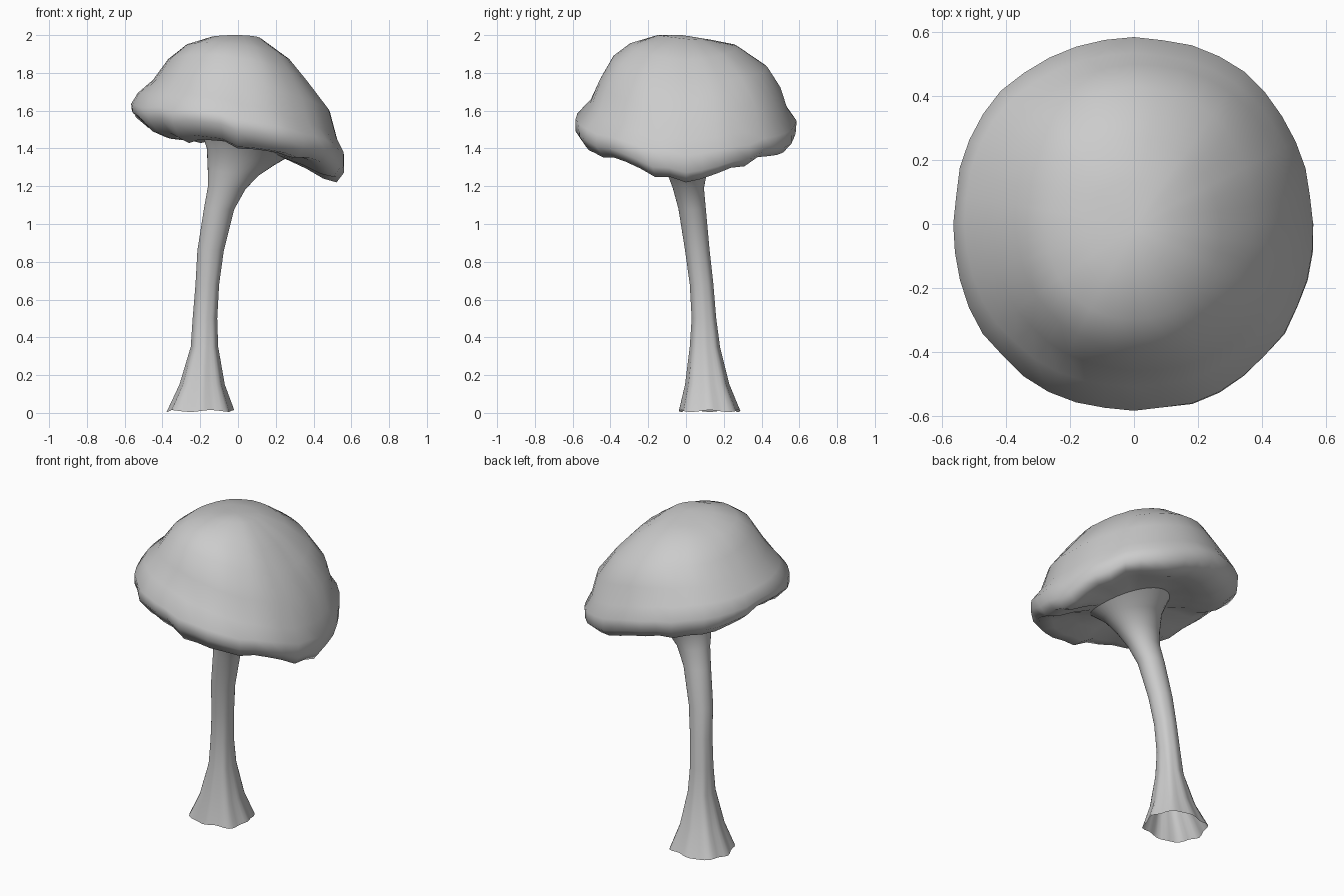
import bpy, bmesh, math, random

if "Cube" in bpy.data.objects:
    bpy.data.objects.remove(bpy.data.objects["Cube"])

random.seed(4)
SEG = 40


def loft(name, rings, cap_start=None):
    """Skin a list of closed rings, optionally closing the first at a point."""
    bm = bmesh.new()
    loops = [[bm.verts.new(p) for p in ring] for ring in rings]
    for a, b in zip(loops, loops[1:]):
        for i in range(SEG):
            j = (i + 1) % SEG
            bm.faces.new((a[i], a[j], b[j], b[i]))
    if cap_start:
        tip = bm.verts.new(cap_start)
        for i in range(SEG):
            bm.faces.new((loops[0][i], loops[0][(i + 1) % SEG], tip))
    bmesh.ops.recalc_face_normals(bm, faces=bm.faces)
    mesh = bpy.data.meshes.new(name)
    bm.to_mesh(mesh)
    bm.free()
    for p in mesh.polygons:
        p.use_smooth = True
    obj = bpy.data.objects.new(name, mesh)
    bpy.context.collection.objects.link(obj)
    return obj


# Cap: (radius, height) profiles in four directions, from crown to underside
right = [(.12, 1.98), (.27, 1.87), (.37, 1.75), (.485, 1.60), (.525, 1.45), (.56, 1.37),
         (.56, 1.28), (.52, 1.23), (.45, 1.25), (.36, 1.30), (.25, 1.345)]
back = [(.13, 1.975), (.27, 1.94), (.43, 1.83), (.50, 1.72), (.535, 1.61), (.585, 1.54),
        (.58, 1.47), (.53, 1.42), (.45, 1.41), (.34, 1.44), (.22, 1.45)]
left = [(.15, 1.985), (.27, 1.95), (.37, 1.87), (.45, 1.76), (.53, 1.69), (.565, 1.63),
        (.56, 1.59), (.49, 1.535), (.41, 1.50), (.31, 1.50), (.19, 1.48)]
front = [(.15, 2.0), (.30, 1.95), (.39, 1.88), (.46, 1.76), (.51, 1.64), (.585, 1.56),
         (.585, 1.50), (.53, 1.42), (.45, 1.41), (.34, 1.44), (.22, 1.45)]
wobble = [0, .002, .003, .004, .005, .008, .012, .014, .014, .010, 0]
# Height added on the diagonals: (towards +x, towards -x)
lift = [(0, 0)] * 4 + [(.01, 0), (.02, -.01), (.035, -.03), (.05, -.035),
                       (.045, -.035), (.025, -.02), (0, 0)]


def blend(r, b, l, f, t):
    """Smooth periodic interpolation through the four directions."""
    mean = (r + b + l + f) / 4
    return (mean + (r - l) / 2 * math.cos(t) + (b - f) / 2 * math.sin(t)
            + (r + l - b - f) / 4 * math.cos(2 * t))


noise = [random.uniform(-1, 1) for _ in range(SEG)]
noise[0] = noise[SEG // 2] = .2
cap_rings = []
for r, b, l, f, w, up in zip(right, back, left, front, wobble, lift):
    ring = []
    for i in range(SEG):
        t = math.tau * i / SEG
        diag = math.sin(2 * t) ** 2
        rad = blend(r[0], b[0], l[0], f[0], t) * (1 + .018 * diag) + w * .6 * noise[i]
        z = blend(r[1], b[1], l[1], f[1], t) + w * noise[(i * 7 + 3) % SEG]
        z += diag * up[0 if math.cos(t) > 0 else 1]
        ring.append((rad * math.cos(t), rad * math.sin(t), z))
    cap_rings.append(ring)
loft("cap", cap_rings, cap_start=(0, -.02, 2.0))

# Stem: x min, x max, y min, y max, height, tilt, lobe depth
stem_rows = [
    (-.378, -.02, -.038, .288, .01, 0, .09),
    (-.31, -.07, -.005, .23, .15, 0, .08),
    (-.25, -.105, .02, .18, .35, 0, .05),
    (-.24, -.11, .03, .16, .50, 0, .03),
    (-.225, -.10, .02, .145, .68, 0, .02),
    (-.215, -.075, -.005, .125, .86, 0, .01),
    (-.18, -.02, -.04, .105, 1.08, -.03, 0),
    (-.16, .04, -.07, .095, 1.19, -.05, 0),
    (-.16, .11, -.10, .11, 1.27, -.10, 0),
    (-.165, .19, -.14, .15, 1.355, -.25, 0),
]
stem_rings = []
for x0, x1, y0, y1, z, tilt, lobe in stem_rows:
    ring = []
    for i in range(SEG):
        t = math.tau * i / SEG
        k = 1 + lobe * ((math.cos(8 * t) - 1) / 2 + math.sin(2 * t) ** 2)
        dx = (x1 - x0) / 2 * k * math.cos(t)
        dy = (y1 - y0) / 2 * k * math.sin(t)
        dz = .005 * math.cos(5 * t) if z < .1 else 0
        ring.append(((x0 + x1) / 2 + dx, (y0 + y1) / 2 + dy, z + tilt * dx + dz))
    stem_rings.append(ring)
# The stem flares out until it meets the inner edge of the cap underside
loft("stem", stem_rings + [cap_rings[-1]])
